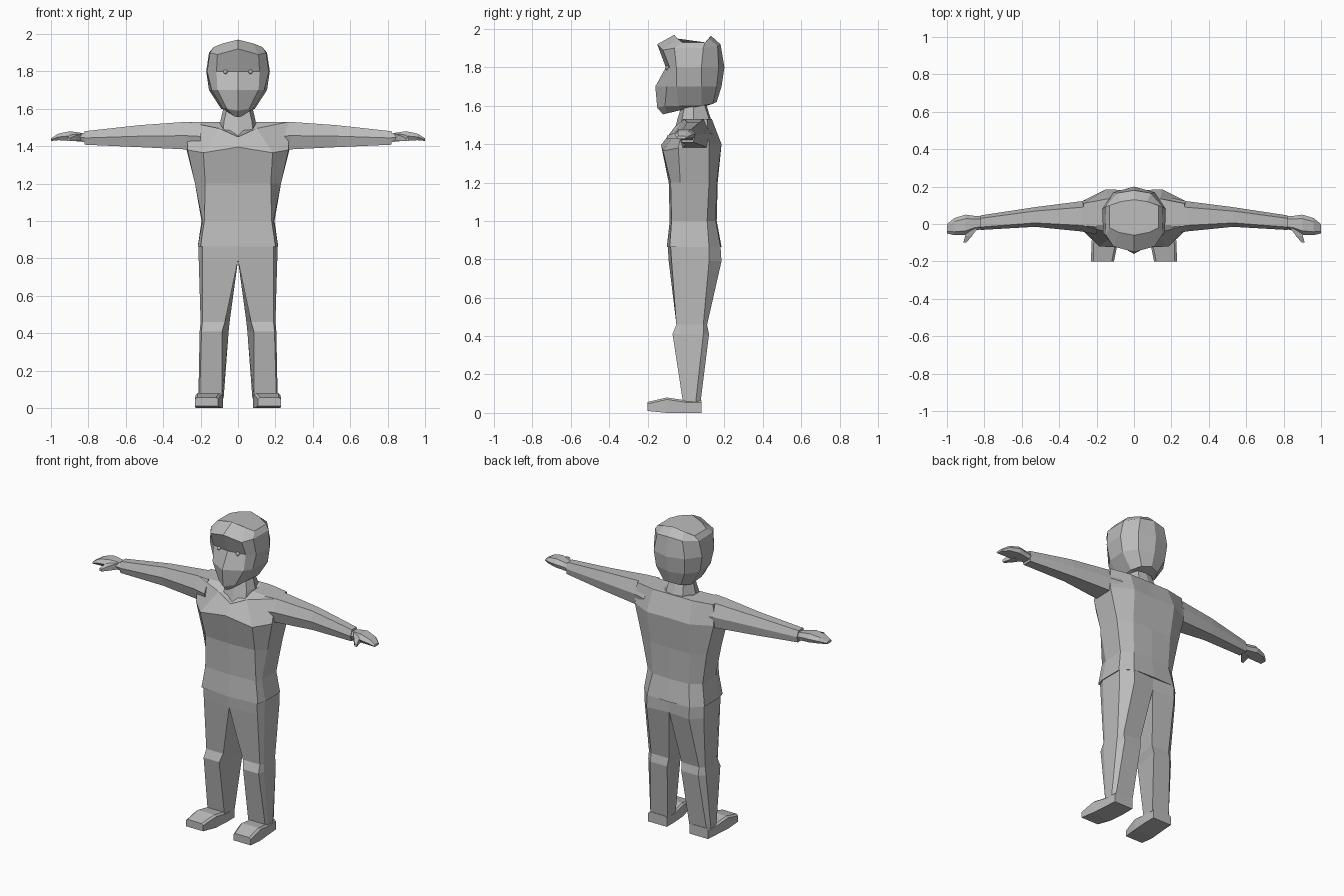
import bpy, bmesh

grey = bpy.data.materials.new("plain_grey")
grey.diffuse_color = (0.5, 0.5, 0.5, 1)


def loft(name, rings, mirror=False):
    """Skin closed rings of equal point count, with capped ends."""
    bm = bmesh.new()
    loops = [[bm.verts.new(p) for p in r] for r in rings]
    n = len(loops[0])
    for a, b in zip(loops, loops[1:]):
        for i in range(n):
            j = (i + 1) % n
            bm.faces.new((a[i], a[j], b[j], b[i]))
    bm.faces.new(loops[0])
    bm.faces.new(loops[-1])
    bmesh.ops.recalc_face_normals(bm, faces=bm.faces)
    me = bpy.data.meshes.new(name)
    bm.to_mesh(me)
    bm.free()
    me.materials.append(grey)
    ob = bpy.data.objects.new(name, me)
    bpy.context.collection.objects.link(ob)
    if mirror:
        m = ob.modifiers.new("mirror", 'MIRROR')
        m.use_mirror_merge = False
    return ob


def full(half):
    """Complete a half ring (front centre to back centre) across x = 0."""
    return half + [(-x, y, z) for x, y, z in half[-2:0:-1]]


def flat(z, pts):
    return [(x, y, z) for x, y in pts]


# Shirt body with shoulders and neckline
loft("torso", [full(r) for r in (
    flat(.865, [(0, -.10), (.20, -.085), (.215, -.03), (.215, .12), (.15, .18), (0, .185)]),
    flat(1.0, [(0, -.085), (.18, -.075), (.19, -.03), (.195, .11), (.13, .155), (0, .16)]),
    flat(1.2, [(0, -.09), (.175, -.08), (.23, -.03), (.23, .12), (.14, .16), (0, .165)]),
    [(0, -.13, 1.395), (.185, -.12, 1.365), (.27, -.04, 1.38), (.28, .12, 1.4),
     (.15, .185, 1.4), (0, .18, 1.4)],
    [(0, -.075, 1.45), (.10, -.055, 1.495), (.27, -.01, 1.53), (.27, .11, 1.53),
     (.14, .135, 1.53), (0, .135, 1.53)],
    [(0, -.065, 1.45), (.075, -.045, 1.485), (.1, 0, 1.53), (.1, .08, 1.53),
     (.07, .12, 1.53), (0, .13, 1.53)],
)])

# Neck
loft("neck", [full(r) for r in (
    [(0, -.065, 1.44), (.08, -.04, 1.47), (.1, .04, 1.5), (.07, .12, 1.51), (0, .135, 1.51)],
    [(0, -.045, 1.53), (.075, -.02, 1.53), (.095, .04, 1.53), (.06, .12, 1.53), (0, .13, 1.53)],
    flat(1.64, [(0, -.01), (.05, 0), (.07, .04), (.045, .085), (0, .095)]),
)])

# Head with overhanging brow and pointed chin
loft("head", [full(r) for r in (
    [(0, -.12, 1.555), (.02, -.10, 1.56), (.05, -.02, 1.58), (.06, .07, 1.6),
     (.03, .1, 1.6), (0, .11, 1.6)],
    [(0, -.15, 1.59), (.06, -.11, 1.6), (.08, -.04, 1.6), (.09, .08, 1.6),
     (.06, .14, 1.61), (0, .16, 1.62)],
    flat(1.7, [(0, -.16), (.11, -.10), (.14, -.05), (.155, .08), (.1, .16), (0, .185)]),
    flat(1.8, [(0, -.105), (.115, -.085), (.165, -.05), (.17, .08), (.11, .17), (0, .2)]),
    [(0, -.15, 1.92), (.11, -.12, 1.89), (.15, -.06, 1.9), (.155, .09, 1.9),
     (.09, .165, 1.91), (0, .18, 1.92)],
    [(0, -.06, 1.97), (.08, -.045, 1.95), (.13, -.02, 1.93), (.13, .1, 1.93),
     (.07, .12, 1.95), (0, .13, 1.965)],
)])

# Small round eyes
for side in (-1, 1):
    bpy.ops.mesh.primitive_uv_sphere_add(segments=10, ring_count=6, radius=.012,
                                         location=(side * .067, -.097, 1.797))
    eye = bpy.context.object
    eye.name = "eye"
    eye.data.materials.append(grey)


# Arms held straight out
def arm_ring(x, y0, y1, z0, z1):
    w, zm = y1 - y0, (z0 + z1) / 2
    return [(x, y0 + .15 * w, z0), (x, y0, zm), (x, y0 + .2 * w, z1),
            (x, y1 - .2 * w, z1), (x, y1, zm), (x, y1 - .1 * w, z0)]


loft("arm", [arm_ring(*a) for a in (
    (.2, -.055, .14, 1.375, 1.53), (.28, -.04, .122, 1.383, 1.53),
    (.53, -.015, .09, 1.395, 1.512), (.82, -.032, .046, 1.408, 1.48))], mirror=True)

# Flat mitten hands
loft("hand", [arm_ring(*a) for a in (
    (.80, -.025, .04, 1.42, 1.465), (.85, -.035, .043, 1.425, 1.473),
    (.90, -.058, .05, 1.43, 1.48), (.96, -.06, .032, 1.432, 1.467),
    (1.0, -.05, 0, 1.428, 1.442))], mirror=True)


# Thumbs
def thumb_ring(x, y, w, z, h):
    return [(x - w, y, z - h), (x + w, y, z - h), (x + w, y, z + h), (x - w, y, z + h)]


loft("thumb", [thumb_ring(*t) for t in (
    (.865, -.02, .03, 1.447, .02), (.885, -.065, .018, 1.442, .015),
    (.905, -.1, .008, 1.435, .008))], mirror=True)

# Trouser legs with a bend at the knee
loft("leg", [
    flat(.865, [(0, -.095), (.19, -.08), (.21, -.03), (.21, .12), (.15, .18), (0, .175)]),
    flat(.79, [(0, -.09), (.19, -.075), (.21, -.03), (.21, .12), (.15, .185), (0, .17)]),
    flat(.46, [(.07, -.05), (.19, -.05), (.2, -.025), (.2, .09), (.17, .11), (.045, .11)]),
    flat(.41, [(.085, -.07), (.195, -.07), (.205, -.03), (.205, .09), (.17, .12), (.05, .12)]),
    flat(.05, [(.085, -.015), (.205, -.015), (.212, 0), (.212, .05), (.2, .075), (.077, .075)]),
], mirror=True)

# Shoes
loft("shoe", [[(x0, y, z0), (x1, y, z0), (x1, y, z1), (x1 - .012, y, z1 + .01),
               (x0 + .012, y, z1 + .01), (x0, y, z1)]
              for y, x0, x1, z0, z1 in (
    (.08, .08, .212, 0, .055), (0, .08, .218, 0, .055),
    (-.1, .087, .227, 0, .07), (-.2, .107, .23, .01, .047))], mirror=True)
